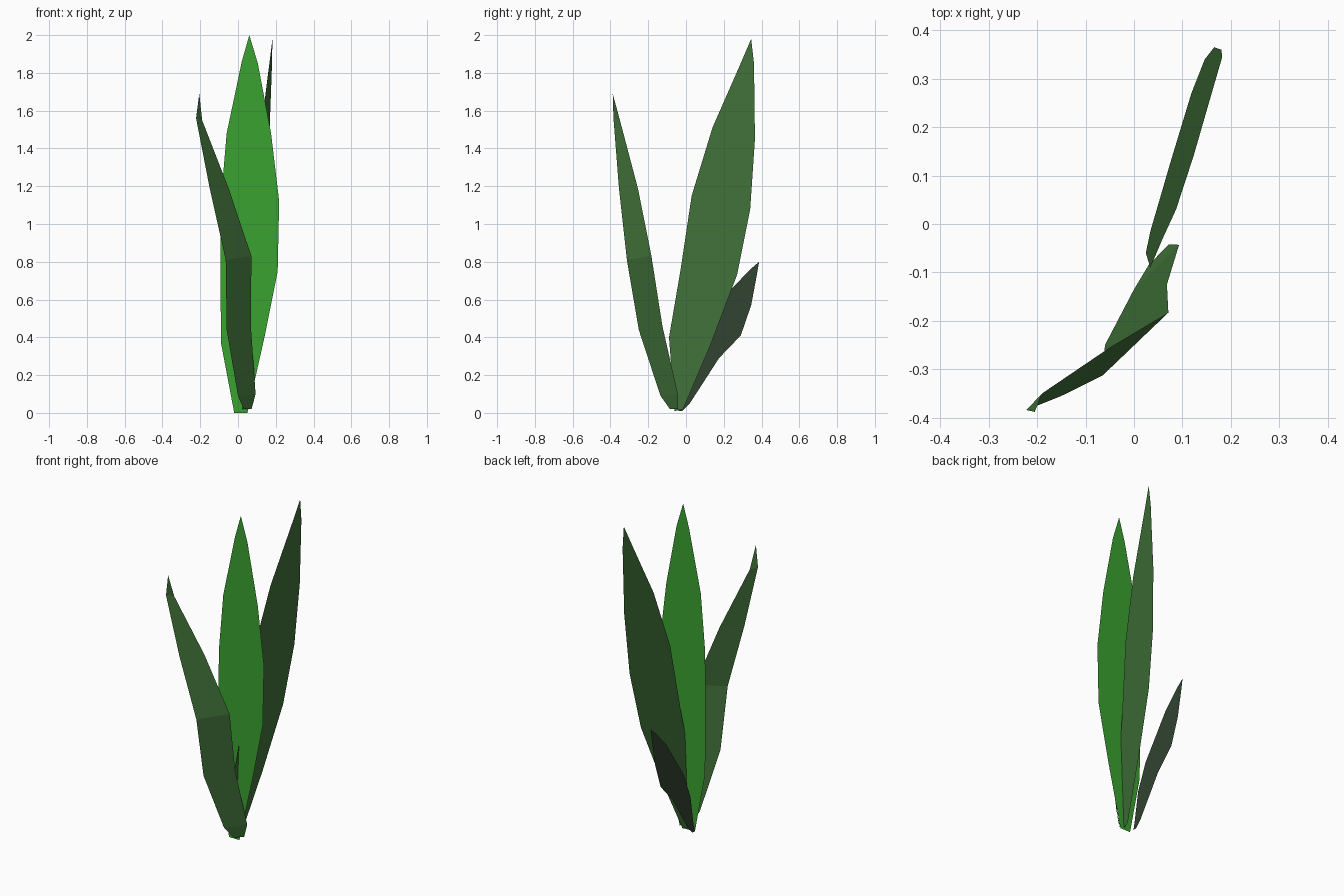
import bpy


def material(name, r, g, b):
    m = bpy.data.materials.new(name)
    m.diffuse_color = (r, g, b, 1)
    return m


bright = material("bright_green", 0.042, 0.36, 0.030)
moss = material("moss_green", 0.054, 0.170, 0.042)
dark = material("dark_green", 0.031, 0.056, 0.031)


def leaf(name, rows, tip, place, mat):
    """Flat-faced blade: left/right edge pairs from base upward, then a tip.
    place() turns each profile point into a 3D position."""
    verts = [place(*p) for row in rows for p in row] + [place(*tip)]
    n = len(rows)
    faces = [(2 * i, 2 * i + 1, 2 * i + 3, 2 * i + 2) for i in range(n - 1)]
    faces.append((2 * n - 2, 2 * n - 1, 2 * n))
    me = bpy.data.meshes.new(name)
    me.from_pydata(verts, [], faces)
    me.materials.append(mat)
    ob = bpy.data.objects.new(name, me)
    bpy.context.collection.objects.link(ob)
    return ob


# Tall upright leaf facing the front, profile in x, z
leaf("tall_front_leaf", [
    ((-0.02, 0.0), (0.05, 0.0)),
    ((-0.09, 0.37), (0.14, 0.40)),
    ((-0.093, 0.75), (0.21, 0.75)),
    ((-0.09, 1.13), (0.218, 1.12)),
    ((-0.06, 1.48), (0.175, 1.48)),
    ((0.02, 1.86), (0.105, 1.85)),
], (0.06, 2.0), lambda x, z: (x, -0.058, z), bright)

# Tall leaf leaning back, profile in y, z on a slightly turned plane
leaf("tall_back_leaf", [
    ((-0.06, 0.01), (-0.015, 0.02)),
    ((-0.09, 0.40), (0.13, 0.36)),
    ((-0.03, 0.75), (0.27, 0.73)),
    ((0.03, 1.15), (0.34, 1.08)),
    ((0.14, 1.51), (0.365, 1.45)),
    ((0.285, 1.84), (0.36, 1.85)),
], (0.345, 1.98), lambda y, z: (0.036 + 0.2 * y + 0.039 * z, y, z), moss)

# Small leaf at the back, profile in y, z
leaf("small_back_leaf", [
    ((-0.04, 0.01), (-0.02, 0.01)),
    ((-0.03, 0.06), (0.02, 0.05)),
    ((0.0, 0.24), (0.175, 0.29)),
    ((0.065, 0.40), (0.29, 0.41)),
    ((0.235, 0.65), (0.345, 0.57)),
    ((0.34, 0.76), (0.375, 0.73)),
], (0.387, 0.80), lambda y, z: (-0.03, y, z), dark)

# Bent leaf leaning to the front, edges in x, y, z
leaf("bent_front_leaf", [
    ((0.03, -0.085, 0.02), (0.072, -0.042, 0.02)),
    ((0.0, -0.135, 0.09), (0.093, -0.043, 0.10)),
    ((-0.06, -0.25, 0.44), (0.068, -0.125, 0.46)),
    ((-0.065, -0.313, 0.81), (0.071, -0.183, 0.83)),
    ((-0.15, -0.355, 1.19), (-0.05, -0.255, 1.19)),
    ((-0.222, -0.384, 1.56), (-0.19, -0.35, 1.55)),
], (-0.205, -0.388, 1.69), lambda x, y, z: (x, y, z), moss)
